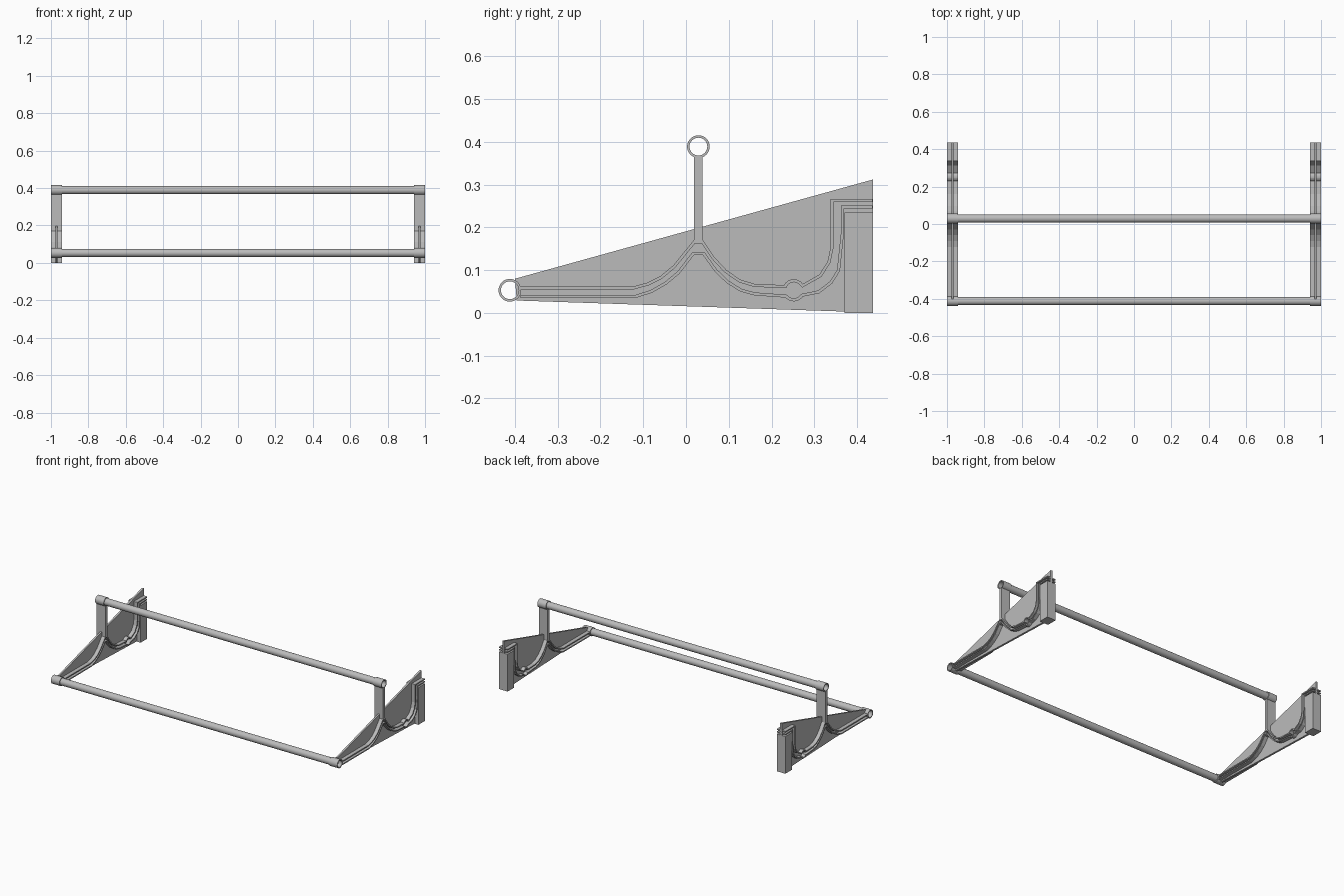
import bpy, bmesh, math
from mathutils import Vector

old = bpy.data.objects.get("Cube")
if old:
    bpy.data.objects.remove(old, do_unlink=True)

grey = bpy.data.materials.new("plain grey")
grey.use_nodes = True
colour = (0.5, 0.5, 0.5, 1)
grey.diffuse_color = colour
grey.node_tree.nodes["Principled BSDF"].inputs["Base Color"].default_value = colour

FRONT = (-0.412, 0.053)   # side-on centre of the front rod
TOP = (0.029, 0.389)      # side-on centre of the upper rod
BULGE = (0.252, 0.053)    # round seat in the channel
WALL = 0.007              # channel wall thickness
SIDE = 0.97               # bracket centre distance
WIDTH = 0.06


def finish(bm, name, smooth=False):
    bmesh.ops.recalc_face_normals(bm, faces=bm.faces)
    mesh = bpy.data.meshes.new(name)
    bm.to_mesh(mesh)
    bm.free()
    mesh.materials.append(grey)
    obj = bpy.data.objects.new(name, mesh)
    bpy.context.collection.objects.link(obj)
    if smooth:
        bpy.ops.object.select_all(action='DESELECT')
        obj.select_set(True)
        bpy.context.view_layer.objects.active = obj
        bpy.ops.object.shade_smooth_by_angle(angle=math.radians(40))


def prism(name, outline, x, width):
    """Extrude a side-on outline of (y, z) points along x."""
    bm = bmesh.new()
    face = bm.faces.new([bm.verts.new((x - width / 2, y, z)) for y, z in outline])
    ext = bmesh.ops.extrude_face_region(bm, geom=[face])
    moved = [v for v in ext["geom"] if isinstance(v, bmesh.types.BMVert)]
    bmesh.ops.translate(bm, vec=(width, 0, 0), verts=moved)
    finish(bm, name)


def tube(name, centre, x, length, outer, inner, sides=32):
    """Open pipe running along x."""
    bm = bmesh.new()
    loops = []
    for r, px in ((outer, -1), (outer, 1), (inner, 1), (inner, -1)):
        loops.append([bm.verts.new((x + px * length / 2,
                                    centre[0] + r * math.cos(math.tau * i / sides),
                                    centre[1] + r * math.sin(math.tau * i / sides)))
                      for i in range(sides)])
    for k in range(4):
        a, b = loops[k], loops[(k + 1) % 4]
        for i in range(sides):
            j = (i + 1) % sides
            bm.faces.new((a[i], a[j], b[j], b[i]))
    finish(bm, name, True)


def wall(name, path, side, x):
    """Thicken a side-on path to one side and extrude it."""
    pts = [Vector(p) for p in path]
    offset = []
    for i, p in enumerate(pts):
        dirs = []
        if i > 0:
            dirs.append((p - pts[i - 1]).normalized())
        if i < len(pts) - 1:
            dirs.append((pts[i + 1] - p).normalized())
        normals = [Vector((-d.y, d.x)) for d in dirs]
        n = sum(normals, Vector((0, 0))).normalized()
        offset.append(p + n * side * WALL / max(0.6, n.dot(normals[0])))
    bm = bmesh.new()
    rows = [[bm.verts.new((x + s * WIDTH / 2, p.x, p.y)) for p in line]
            for line, s in ((pts, -1), (pts, 1), (offset, 1), (offset, -1))]
    for k in range(4):
        a, b = rows[k], rows[(k + 1) % 4]
        for i in range(len(pts) - 1):
            bm.faces.new((a[i], a[i + 1], b[i + 1], b[i]))
    for i in (0, -1):
        bm.faces.new([r[i] for r in rows])
    finish(bm, name)


def arc(start, end, steps=6, r=0.026):
    angles = [math.radians(start + (end - start) * i / steps) for i in range(steps + 1)]
    return [(BULGE[0] + r * math.cos(a), BULGE[1] + r * math.sin(a)) for a in angles]


# Side-on courses of the two channel walls
upper = [(-0.387, 0.062), (-0.123, 0.062), (-0.09, 0.071), (-0.06, 0.086),
         (-0.03, 0.111), (0.018, 0.17), (0.04, 0.17), (0.067, 0.13),
         (0.095, 0.1), (0.127, 0.078), (0.16, 0.068), (0.23, 0.065)]
upper += arc(140, 35) + [(0.312, 0.09), (0.331, 0.12), (0.338, 0.153),
                         (0.338, 0.267), (0.436, 0.267)]
lower = [(-0.387, 0.035), (-0.118, 0.035), (-0.08, 0.047), (-0.045, 0.067),
         (-0.015, 0.092), (0.019, 0.136), (0.039, 0.136), (0.067, 0.097),
         (0.095, 0.07), (0.127, 0.05), (0.16, 0.041), (0.23, 0.036)]
lower += arc(220, 325) + [(0.312, 0.046), (0.342, 0.069), (0.36, 0.098),
                          (0.369, 0.183), (0.369, 0.244), (0.436, 0.244)]

# Brackets, one at each end
for label, s in (("left", 1), ("right", -1)):
    x = s * SIDE
    prism(label + "_web_plate", [(-0.396, 0.029), (0.437, 0.001), (0.437, 0.312),
                                 (-0.4, 0.08)], x, 0.012)
    wall(label + "_upper_channel_wall", upper, -1, x)
    wall(label + "_lower_channel_wall", lower, 1, x)
    prism(label + "_mounting_block", [(0.371, 0), (0.437, 0), (0.437, 0.235),
                                      (0.371, 0.235)], x, WIDTH)
    prism(label + "_post", [(0.019, 0.162), (0.039, 0.162), (0.039, 0.366),
                            (0.019, 0.366)], x, WIDTH)
    tube(label + "_front_sleeve", FRONT, x, WIDTH, 0.0265, 0.0215)
    tube(label + "_top_sleeve", TOP, x, WIDTH, 0.0265, 0.0215)

# Hollow cross rods
tube("front_rod", FRONT, 0, 1.998, 0.0218, 0.0208)
tube("top_rod", TOP, 0, 1.998, 0.0218, 0.0208)
